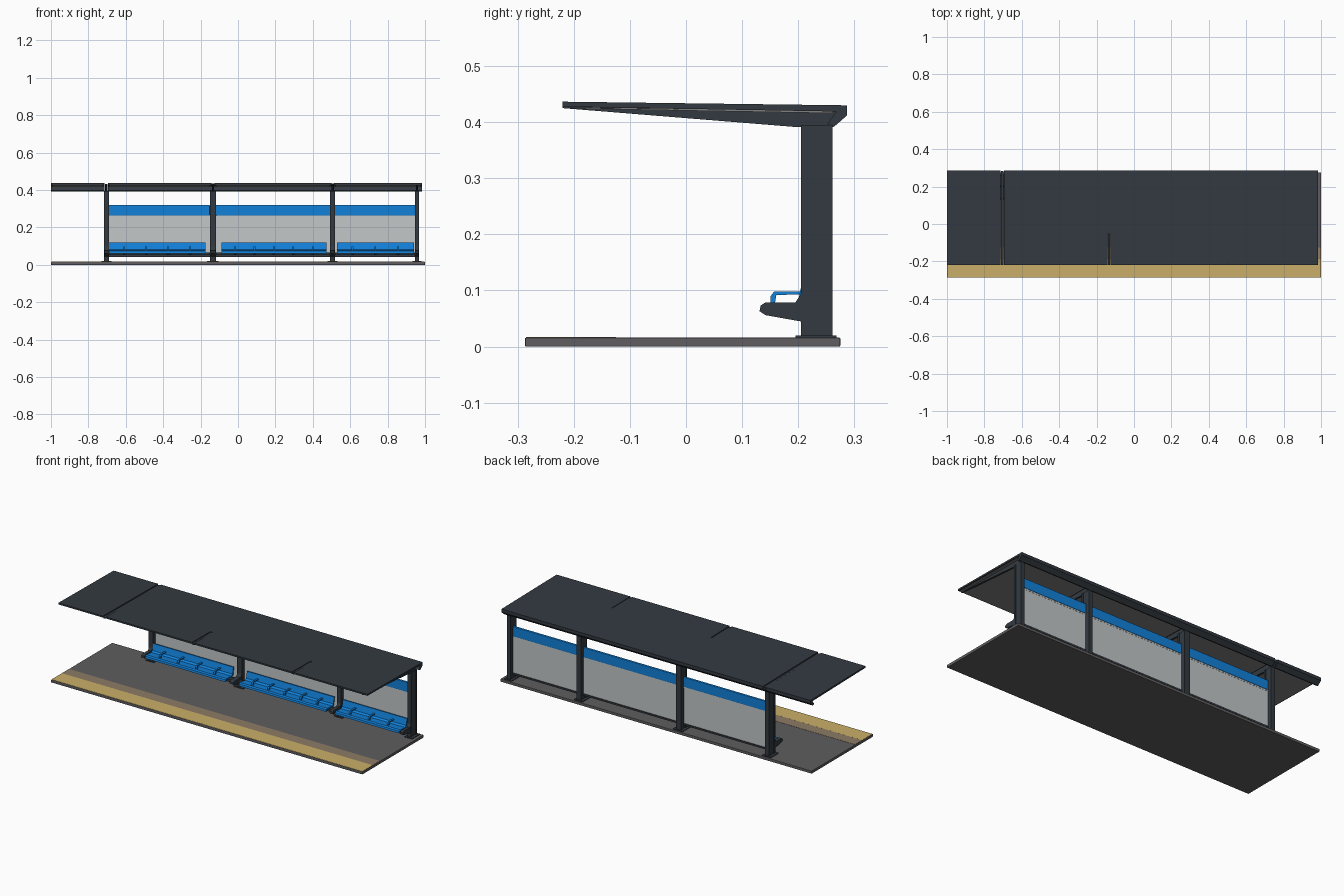
import bpy, bmesh


def material(name, rgb):
    m = bpy.data.materials.new(name)
    m.diffuse_color = (*rgb, 1)
    return m


SLATE = material("dark slate metal", (0.033, 0.042, 0.052))
BLUE = material("bright blue", (0.006, 0.22, 0.70))
PANEL = material("pale grey panel", (0.54, 0.57, 0.58))
ASPHALT = material("platform grey", (0.115, 0.11, 0.115))
YELLOW = material("sand yellow", (0.60, 0.43, 0.14))
TAN = material("worn tan", (0.27, 0.20, 0.13))
CEILING = material("ceiling grey", (0.22, 0.22, 0.22))


def extrude(name, profile, x0, x1, mat, bevel=0.0):
    """Extrude a (y, z) outline along x."""
    bm = bmesh.new()
    a = [bm.verts.new((x0, y, z)) for y, z in profile]
    b = [bm.verts.new((x1, y, z)) for y, z in profile]
    n = len(profile)
    bm.faces.new(a)
    bm.faces.new(b[::-1])
    for i in range(n):
        j = (i + 1) % n
        bm.faces.new((a[j], a[i], b[i], b[j]))
    bmesh.ops.recalc_face_normals(bm, faces=bm.faces)
    me = bpy.data.meshes.new(name)
    bm.to_mesh(me)
    bm.free()
    ob = bpy.data.objects.new(name, me)
    bpy.context.collection.objects.link(ob)
    me.materials.append(mat)
    if bevel:
        mod = ob.modifiers.new("bevel", 'BEVEL')
        mod.width = bevel
        mod.segments = 2
    return ob


def box(name, x0, x1, y0, y1, z0, z1, mat, bevel=0.0):
    return extrude(name, [(y0, z0), (y1, z0), (y1, z1), (y0, z1)], x0, x1, mat, bevel)


# platform slab with painted edge strips
box("platform", -1, 1, -0.287, 0.275, 0, 0.016, ASPHALT, 0.002)
box("yellow_edge_strip", -0.998, 0.998, -0.285, -0.19, 0.0155, 0.0172, YELLOW)
box("worn_edge_strip", -0.998, 0.998, -0.19, -0.125, 0.0155, 0.0170, TAN)

# posts (x, half width), base plates, roof ribs and seat brackets
POSTS = [(-0.704, 0.013), (-0.134, 0.017), (0.506, 0.013), (0.957, 0.011)]
RIB = [(-0.22, 0.425), (-0.22, 0.430), (-0.205, 0.433), (0.284, 0.427),
       (0.284, 0.410), (0.262, 0.391), (0.20, 0.391)]
BRACKET = [(0.131, 0.063), (0.133, 0.073), (0.142, 0.079), (0.195, 0.079), (0.204, 0.092),
           (0.208, 0.116), (0.215, 0.116), (0.215, 0.043), (0.142, 0.056)]
for x, w in POSTS:
    # I-section post: front and back flange with a web
    box("post_front_flange", x - w, x + w, 0.205, 0.216, 0.016, 0.395, SLATE)
    box("post_back_flange", x - w, x + w, 0.25, 0.261, 0.016, 0.395, SLATE)
    box("post_web", x - w * 0.8, x + w * 0.8, 0.216, 0.25, 0.016, 0.395, SLATE)
    box("post_base_plate", x - w - 0.014, x + w + 0.014, 0.195, 0.268, 0.016, 0.02, SLATE)
    extrude("roof_rib", RIB, x - 0.006, x + 0.006, SLATE)
    extrude("seat_bracket", BRACKET, x - w * 0.8, x + w * 0.8, SLATE)

# roof: thin sloping sheets with a folded back fascia
def roof_profile(y_front, y_back=0.287):
    top = lambda y: 0.4365 - 0.0065 * (y + 0.22) / 0.507
    p = [(y_front, top(y_front) - 0.009), (y_front, top(y_front))]
    if y_back > 0.28:
        p += [(0.287, 0.430), (0.287, 0.412), (0.264, 0.392),
              (0.252, 0.397), (0.268, 0.419)]
    else:
        p += [(y_back, top(y_back)), (y_back, top(y_back) - 0.009)]
    return p


SPANS = [(-1.0, -0.714), (-0.694, -0.142), (-0.126, 0.500), (0.512, 0.985)]
for a, b in SPANS:
    extrude("roof_sheet", roof_profile(-0.22), a, b, SLATE)
    # lighter underside lining
    extrude("ceiling_lining", [(-0.212, 0.4265), (0.262, 0.420),
                               (0.262, 0.416), (-0.212, 0.4245)],
            a + 0.008, b - 0.008, CEILING)
# closed rear part of the two middle seams
for a, b in [(-0.142, -0.126), (0.500, 0.512)]:
    extrude("roof_seam_cover", roof_profile(-0.05), a, b, SLATE)

# bays: wall panel, blue band, rails and bench
SEAT = [(0.134, 0.062), (0.136, 0.074), (0.144, 0.079), (0.190, 0.075), (0.200, 0.083),
        (0.208, 0.12), (0.214, 0.12), (0.206, 0.074), (0.196, 0.068), (0.144, 0.070),
        (0.140, 0.062)]
ARM_TOP = [(0.151, 0.090), (0.157, 0.098), (0.205, 0.098), (0.205, 0.093), (0.161, 0.092),
           (0.158, 0.074), (0.150, 0.074)]
BAYS = [(-0.691, -0.151, -0.69, -0.175, 4), (-0.117, 0.493, -0.088, 0.472, 5),
        (0.519, 0.946, 0.528, 0.940, 3)]
for a, b, s0, s1, count in BAYS:
    box("wall_panel", a, b, 0.228, 0.236, 0.05, 0.258, PANEL)
    box("blue_band", a, b, 0.225, 0.239, 0.264, 0.320, BLUE, 0.002)
    box("panel_top_rail", a, b, 0.227, 0.237, 0.256, 0.265, PANEL)
    box("panel_bottom_rail", a, b, 0.224, 0.24, 0.042, 0.052, SLATE)
    box("bench_beam", a, b, 0.165, 0.195, 0.052, 0.067, SLATE)
    extrude("bench_seat", SEAT, s0, s1, BLUE)
    for i in range(count):
        x = s0 + (s1 - s0) * (i + 0.7) / (count + 0.4)
        extrude("armrest", ARM_TOP, x - 0.005, x + 0.005, BLUE)
        box("armrest_bracket", x - 0.007, x + 0.007, 0.145, 0.195, 0.056, 0.069, SLATE)
